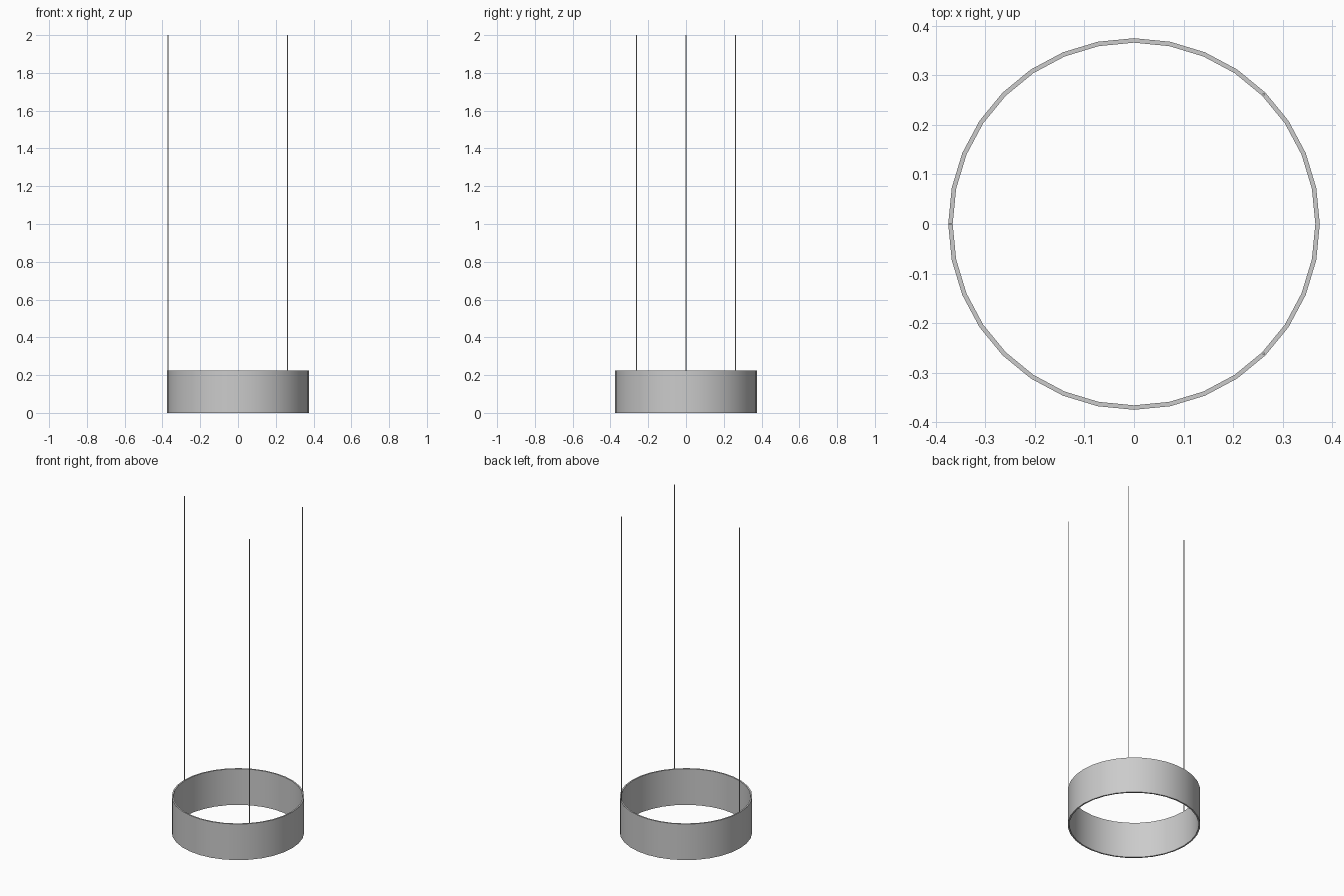
import bpy
import bmesh
from math import radians, cos, sin

cube = bpy.data.objects.get("Cube")
if cube:
    bpy.data.objects.remove(cube, do_unlink=True)

OUTER, INNER = 0.375, 0.366
RING_TOP, WIRE_TOP = 0.225, 2.0
SIDES = 32

metal = bpy.data.materials.new("light_grey_metal")
metal.use_nodes = True
grey = (0.6, 0.6, 0.6, 1)
metal.diffuse_color = grey
metal.node_tree.nodes["Principled BSDF"].inputs["Base Color"].default_value = grey


def add_object(name, bm):
    bmesh.ops.recalc_face_normals(bm, faces=bm.faces)
    mesh = bpy.data.meshes.new(name)
    bm.to_mesh(mesh)
    bm.free()
    mesh.materials.append(metal)
    obj = bpy.data.objects.new(name, mesh)
    bpy.context.collection.objects.link(obj)
    return obj


def shade(obj):
    bpy.ops.object.select_all(action="DESELECT")
    obj.select_set(True)
    bpy.context.view_layer.objects.active = obj
    bpy.ops.object.shade_smooth_by_angle(angle=radians(30))


# Open band: a rectangular wall section swept round the axis
bm = bmesh.new()
section = [(INNER, 0), (OUTER, 0), (OUTER, RING_TOP), (INNER, RING_TOP)]
loops = []
for i in range(SIDES):
    a = radians(360 * i / SIDES)
    loops.append([bm.verts.new((r * cos(a), r * sin(a), z)) for r, z in section])
for i, here in enumerate(loops):
    there = loops[(i + 1) % SIDES]
    for j in range(4):
        k = (j + 1) % 4
        bm.faces.new((here[j], there[j], there[k], here[k]))
shade(add_object("ring_band", bm))

# Three thin hanging wires rising from the rim
for name, angle in (("right_wire", 180), ("front_left_wire", -45), ("back_left_wire", 45)):
    bm = bmesh.new()
    bmesh.ops.create_cone(bm, cap_ends=True, segments=8, radius1=0.0025,
                          radius2=0.0025, depth=WIRE_TOP - RING_TOP)
    wire = add_object(name, bm)
    r = (OUTER + INNER) / 2
    a = radians(angle)
    wire.location = (r * cos(a), r * sin(a), (WIRE_TOP + RING_TOP) / 2)
    shade(wire)
